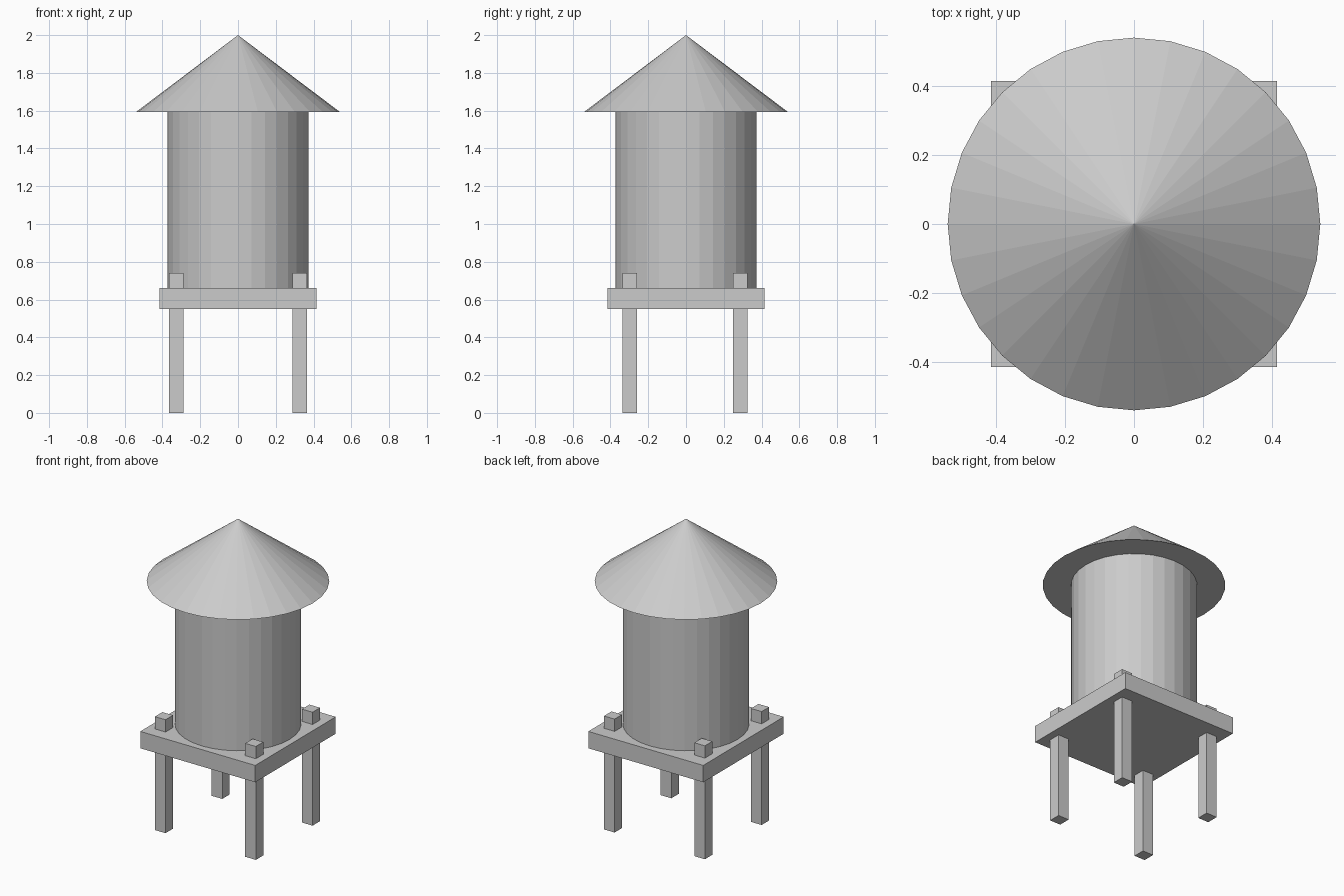
import bpy

cube = bpy.data.objects.get("Cube")
if cube:
    bpy.data.objects.remove(cube, do_unlink=True)

# One plain grey for everything
GREY = (0.6, 0.6, 0.6, 1)
grey = bpy.data.materials.new("plain grey")
grey.use_nodes = True
grey.diffuse_color = GREY
grey.node_tree.nodes["Principled BSDF"].inputs["Base Color"].default_value = GREY


def finish(name):
    obj = bpy.context.object
    obj.name = name
    obj.data.materials.append(grey)
    return obj


def box(name, x, y, width, bottom, top):
    """Square upright block between two heights."""
    bpy.ops.mesh.primitive_cube_add(size=1, location=(x, y, (bottom + top) / 2))
    obj = finish(name)
    obj.scale = (width, width, top - bottom)
    bpy.ops.object.transform_apply(location=False, rotation=False, scale=True)


def round_part(name, radius, tip_radius, bottom, top):
    """Flat-faced round part with 32 sides."""
    bpy.ops.mesh.primitive_cone_add(vertices=32, radius1=radius, radius2=tip_radius,
                                    depth=top - bottom,
                                    location=(0, 0, (bottom + top) / 2))
    finish(name)


# Platform, tank and roof
PLATFORM_TOP, ROOF_BASE = 0.66, 1.593
box("platform", 0, 0, 0.83, 0.55, PLATFORM_TOP)
round_part("tank", 0.373, 0.373, PLATFORM_TOP, ROOF_BASE)
round_part("roof", 0.54, 0, ROOF_BASE, 2)

# Legs pass through the platform and stick out above it
for side, x in (("right", -0.326), ("left", 0.326)):
    for end, y in (("front", -0.298), ("back", 0.287)):
        box(f"{end}_{side}_leg", x, y, 0.077, 0, 0.74)
